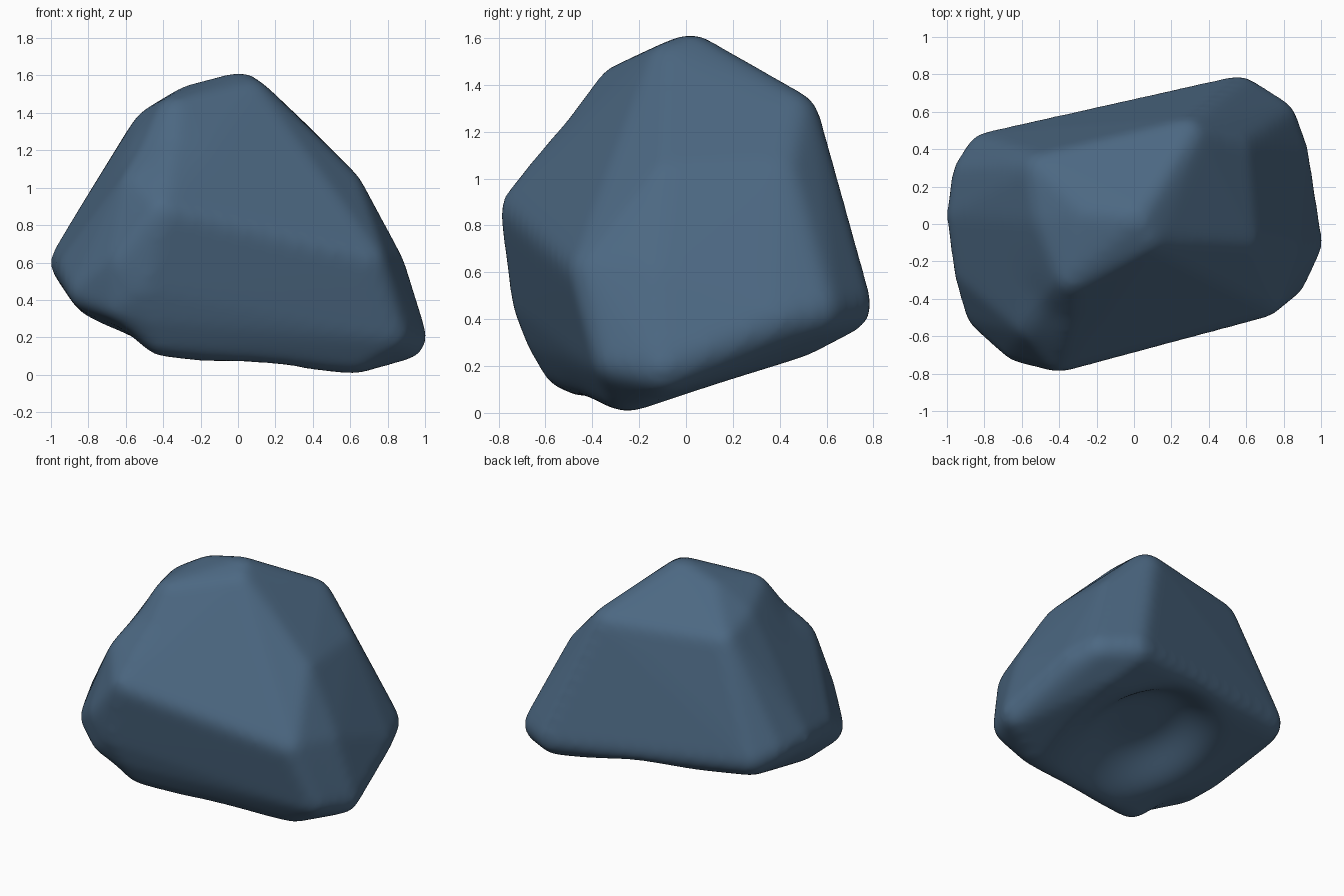
import bpy, bmesh, math
from mathutils import Vector

cube = bpy.data.objects.get("Cube")
if cube:
    bpy.data.objects.remove(cube, do_unlink=True)

# Centres of the boulder's rounded corners
RADIUS = 0.125
crown = [(0.01, 0.02, 1.495), (-0.24, 0.04, 1.43), (-0.44, 0.02, 1.31),
         (-0.33, -0.27, 1.365), (-0.48, 0.27, 1.25), (0.06, -0.06, 1.46),
         (0.28, 0.45, 1.25), (0.55, -0.08, 0.98), (0.51, 0.40, 1.0)]
front = [(-0.40, -0.67, 0.86), (-0.52, -0.52, 0.99), (0.68, -0.38, 0.60),
         (-0.50, -0.62, 0.48), (-0.45, -0.56, 0.32),
         (-0.42, -0.50, 0.215), (0.62, -0.25, 0.125)]
right_end = [(0.885, -0.10, 0.20), (0.80, -0.28, 0.23), (0.77, -0.12, 0.57),
             (0.81, 0.38, 0.40), (0.75, 0.55, 0.44), (0.56, 0.67, 0.46),
             (0.64, 0.48, 0.36)]
left_end = [(-0.88, 0.05, 0.60), (-0.85, 0.26, 0.59), (-0.78, 0.37, 0.55),
            (-0.84, -0.25, 0.56), (-0.78, -0.46, 0.45), (-0.60, -0.62, 0.60),
            (-0.62, -0.57, 0.38), (-0.76, -0.20, 0.43), (-0.72, 0.25, 0.52)]

# Directions of a small ball, placed at every corner and wrapped in a hull
ball = bmesh.new()
bmesh.ops.create_icosphere(ball, subdivisions=3, radius=RADIUS)
offsets = [v.co.copy() for v in ball.verts]
ball.free()

bm = bmesh.new()
for centre in crown + front + right_end + left_end:
    for offset in offsets:
        bm.verts.new(Vector(centre) + offset)
hull = bmesh.ops.convex_hull(bm, input=bm.verts)
inside = [g for g in hull["geom_interior"] if isinstance(g, bmesh.types.BMVert)]
bmesh.ops.delete(bm, geom=inside, context='VERTS')
mesh = bpy.data.meshes.new("boulder")
bm.to_mesh(mesh)
bm.free()
boulder = bpy.data.objects.new("boulder", mesh)
bpy.context.collection.objects.link(boulder)

# Even out the surface and wear it smooth
remesh = boulder.modifiers.new("even_mesh", 'REMESH')
remesh.mode = 'VOXEL'
remesh.voxel_size = 0.025
worn = boulder.modifiers.new("worn_edges", 'SMOOTH')
worn.factor = 0.5
worn.iterations = 18
graph = bpy.context.evaluated_depsgraph_get()
boulder.data = bpy.data.meshes.new_from_object(boulder.evaluated_get(graph))
boulder.modifiers.clear()
mesh = boulder.data

# Hollows at the front left, and under the base: centre, radius, push, steepness
dents = [((-0.45, -0.42, 1.22), 0.16, (0.01, 0.01, -0.015), 2),
         ((-0.60, -0.45, 0.22), 0.18, (0.01, 0.01, 0.04), 2),
         ((0.05, 0.12, 0.20), 0.43, (0, 0, 0.19), 4)]
for v in mesh.vertices:
    start = v.co.copy()
    for centre, radius, push, steepness in dents:
        d = (start - Vector(centre)).length / radius
        v.co += Vector(push) * math.exp(-d ** steepness)

# Slate blue stone
stone = bpy.data.materials.new("slate_blue")
stone.use_nodes = True
colour = (0.072, 0.138, 0.224, 1)
stone.diffuse_color = colour
bsdf = next(n for n in stone.node_tree.nodes if n.type == 'BSDF_PRINCIPLED')
bsdf.inputs["Base Color"].default_value = colour
bsdf.inputs["Roughness"].default_value = 0.8
mesh.materials.clear()
mesh.materials.append(stone)
for poly in mesh.polygons:
    poly.use_smooth = True
    poly.material_index = 0
mesh.update()
